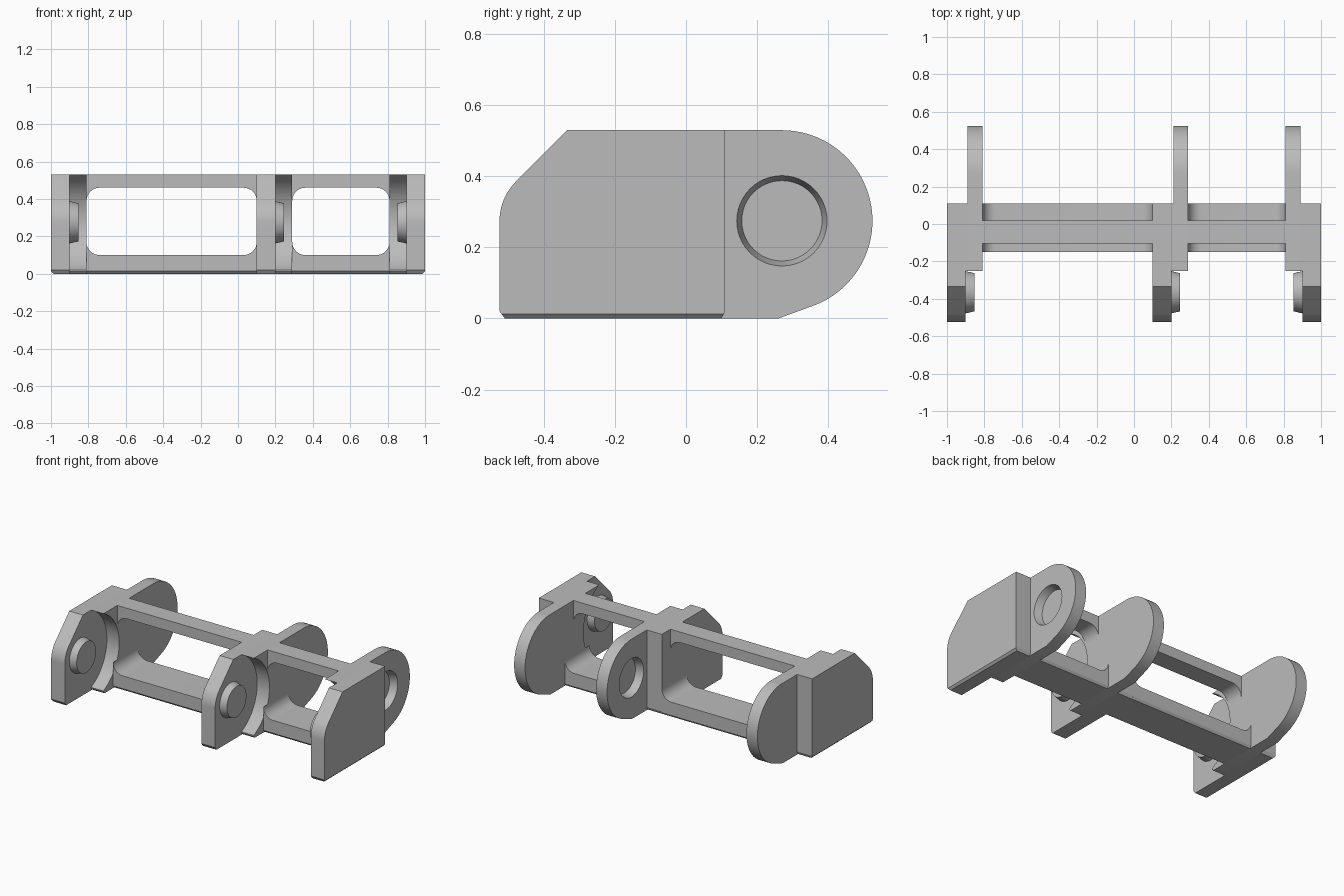
import bpy, bmesh
from math import sin, cos, pi, radians, atan2
from mathutils import Matrix

if "Cube" in bpy.data.objects:
    bpy.data.objects.remove(bpy.data.objects["Cube"])

steel = bpy.data.materials.new("grey_steel")
steel.use_nodes = True
GREY = (0.5, 0.5, 0.5, 1)
steel.diffuse_color = GREY
steel.node_tree.nodes["Principled BSDF"].inputs["Base Color"].default_value = GREY

TOP, PIN_Z = 0.53, 0.275      # overall height, pin and socket axis height
BACK = 0.11                   # rear face of the body


def arc(cx, cz, r, a0, a1, n=16):
    """Points on an arc, angles in degrees."""
    angles = [radians(a0 + (a1 - a0) * i / n) for i in range(n + 1)]
    return [(cx + r * cos(a), cz + r * sin(a)) for a in angles]


def finish(bm, name):
    bmesh.ops.recalc_face_normals(bm, faces=bm.faces)
    mesh = bpy.data.meshes.new(name)
    bm.to_mesh(mesh)
    bm.free()
    mesh.materials.append(steel)
    ob = bpy.data.objects.new(name, mesh)
    bpy.context.collection.objects.link(ob)
    return ob


def prism(name, outline, axis, a, b, outer_x=None):
    """Extrude an outline (y,z along x, or x,z along y) from a to b."""
    bm = bmesh.new()
    place = (lambda p, t: (t, p[0], p[1])) if axis == "x" else (lambda p, t: (p[0], t, p[1]))
    lo = [bm.verts.new(place(p, a)) for p in outline]
    hi = [bm.verts.new(place(p, b)) for p in outline]
    n = len(outline)
    bm.faces.new(lo)
    bm.faces.new(hi)
    for i in range(n):
        bm.faces.new((lo[i], lo[(i + 1) % n], hi[(i + 1) % n], hi[i]))
    bmesh.ops.recalc_face_normals(bm, faces=bm.faces)
    if outer_x is not None:
        # Break the lower outside edge
        edges = [e for e in bm.edges
                 if all(v.co.z < 1e-4 and abs(v.co.x - outer_x) < 1e-4 for v in e.verts)]
        bmesh.ops.bevel(bm, geom=edges, offset=0.013, segments=1, affect="EDGES")
    return finish(bm, name)


def cone(name, x0, x1, r0, r1, y):
    """Tapered round along x."""
    bm = bmesh.new()
    bmesh.ops.create_cone(bm, cap_ends=True, segments=48, radius1=r0, radius2=r1,
                          depth=abs(x1 - x0))
    turn = Matrix.Rotation(pi / 2 if x1 > x0 else -pi / 2, 4, "Y")
    bm.transform(Matrix.Translation(((x0 + x1) / 2, y, PIN_Z)) @ turn)
    return finish(bm, name)


# Side outlines in y, z
plate = [(-0.525, 0.02), (-0.51, 0), (0.1, 0), (BACK, 0.02), (BACK, TOP), (-0.335, TOP)]
plate += arc(-0.37, PIN_Z, 0.155, 135, 180, 10)
recess_end = 65.8
recess = arc(-0.365, PIN_Z, 0.28, recess_end, -recess_end, 32)
front = [(-0.25, TOP)] + recess + [(-0.25, 0.012), (-0.238, 0)]
spacer = front + [(0.1, 0), (BACK, 0.02), (BACK, TOP)]
lug = front + [(0.26, 0)] + arc(0.27, PIN_Z, 0.255, -72, 90, 40)

# Three stations: side plate, spacer, lug with blind socket, pin
stations = {"right": (-1, 1), "middle": (0.1, 1), "left": (1, -1)}
for side, (x, d) in stations.items():
    outer = None if side == "middle" else x
    prism(side + "_plate", plate, "x", x, x + d * 0.1, outer)
    prism(side + "_spacer", spacer, "x", x + d * 0.1, x + d * 0.112)
    knuckle = prism(side + "_lug", lug, "x", x + d * 0.11, x + d * 0.19)
    cone(side + "_pin", x + d * 0.095, x + d * 0.146, 0.114, 0.102, -0.365)
    cutter = cone(side + "_socket_cutter", x + d * 0.1, x + d * 0.16, 0.13, 0.113, 0.27)
    cutter.hide_render = True
    cut = knuckle.modifiers.new("socket", "BOOLEAN")
    cut.operation, cut.solver, cut.object = "DIFFERENCE", "EXACT", cutter
    bpy.context.view_layer.objects.active = knuckle
    bpy.ops.object.modifier_apply(modifier=cut.name)
    bpy.data.objects.remove(cutter)

# Rails between the stations, with filleted window corners
R, SILL, HEAD = 0.07, 0.1, 0.46
for name, x0, x1 in (("long", -0.81, 0.1), ("short", 0.29, 0.81)):
    low = [(x0, 0.015), (x1, 0.015)]
    low += arc(x1 - R, SILL + R, R, 0, -90, 10) + arc(x0 + R, SILL + R, R, -90, -180, 10)
    prism(name + "_lower_rail", low, "y", -0.15, BACK)
    high = [(x1, TOP), (x0, TOP)]
    high += arc(x0 + R, HEAD - R, R, 180, 90, 10) + arc(x1 - R, HEAD - R, R, 90, 0, 10)
    prism(name + "_upper_rail", high, "y", -0.105, 0.02)
    sole = [(-0.15, 0.015), (-0.135, 0), (0.1, 0), (BACK, 0.015)]
    prism(name + "_rail_sole", sole, "x", x0, x1)

# Smooth the curves, keep hard edges
for ob in bpy.context.scene.objects:
    ob.select_set(ob.type == "MESH")
bpy.ops.object.shade_smooth_by_angle(angle=radians(25))
